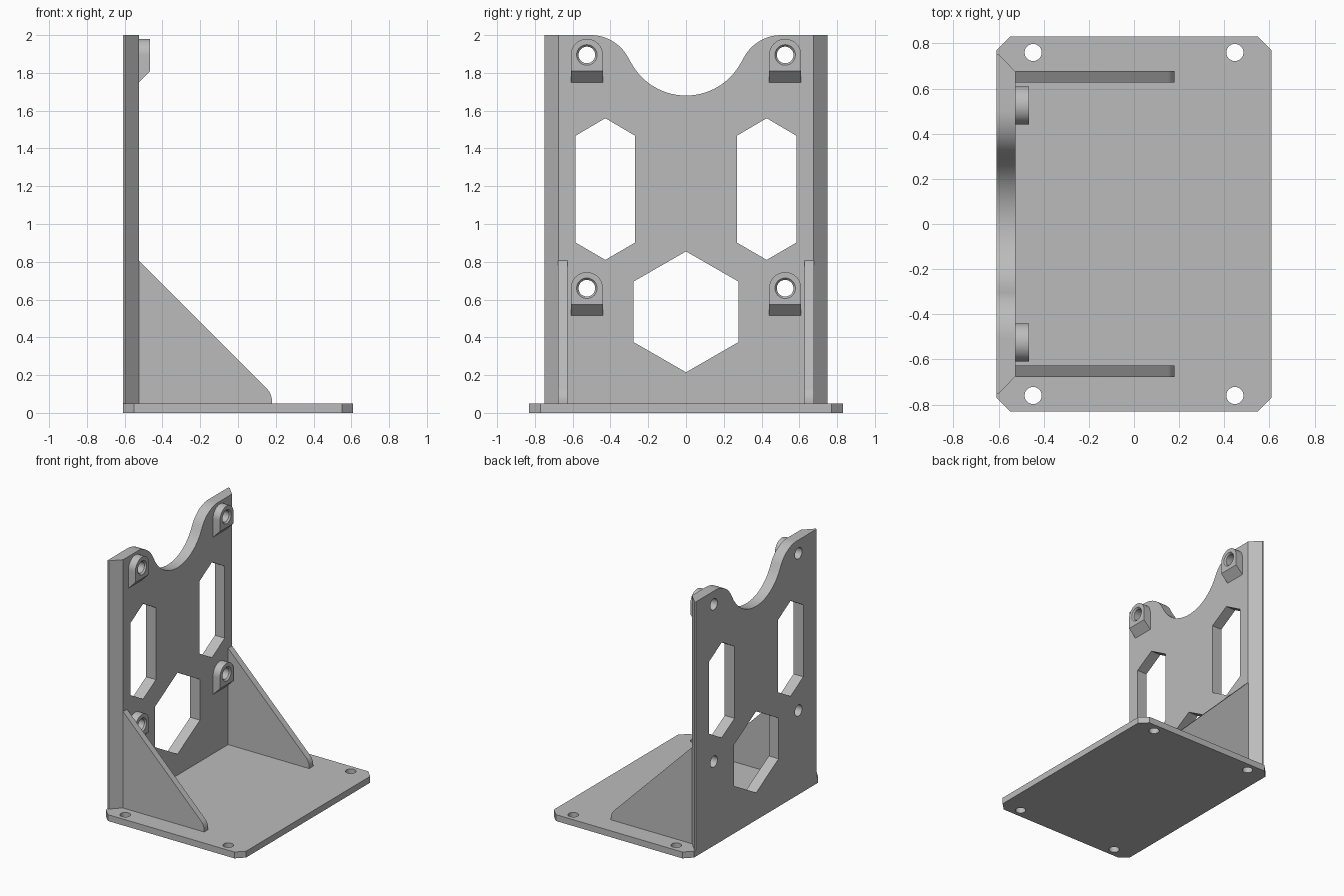
import bpy, bmesh
from math import sin, cos, pi, radians, atan2
from mathutils import Vector

old = bpy.data.objects.get("Cube")
if old:
    bpy.data.objects.remove(old, do_unlink=True)

grey = bpy.data.materials.new("plain grey")
grey.use_nodes = True
colour = (0.5, 0.5, 0.5, 1)
grey.diffuse_color = colour
grey.node_tree.nodes["Principled BSDF"].inputs["Base Color"].default_value = colour

BACK, FACE, TIP = -0.61, -0.525, -0.465   # upright back, upright front, boss front
FLOOR, TOP = 0.05, 2.0


def arc(cx, cy, r, start, end, n=24):
    """Points along an arc, angles in radians."""
    steps = [start + (end - start) * i / n for i in range(n + 1)]
    return [(cx + r * cos(a), cy + r * sin(a)) for a in steps]


def circle(cx, cy, r, n=40):
    return arc(cx, cy, r, 0, 2 * pi, n)[:-1]


def place(axis, p, d):
    """Put a profile point at depth d along the axis."""
    a, b = p
    return Vector({"X": (d, a, b), "Y": (a, d, b), "Z": (a, b, d)}[axis])


def loft(name, axis, pts_lo, pts_hi, lo, hi):
    """Solid between two matching profiles."""
    bm = bmesh.new()
    bot = [bm.verts.new(place(axis, p, lo)) for p in pts_lo]
    top = [bm.verts.new(place(axis, p, hi)) for p in pts_hi]
    bm.faces.new(bot)
    bm.faces.new(top)
    for i in range(len(bot)):
        j = (i + 1) % len(bot)
        bm.faces.new((bot[i], bot[j], top[j], top[i]))
    bmesh.ops.recalc_face_normals(bm, faces=bm.faces)
    mesh = bpy.data.meshes.new(name)
    bm.to_mesh(mesh)
    bm.free()
    mesh.materials.append(grey)
    obj = bpy.data.objects.new(name, mesh)
    bpy.context.collection.objects.link(obj)
    return obj


def prism(name, axis, pts, lo, hi):
    return loft(name, axis, pts, pts, lo, hi)


def select(obj):
    bpy.ops.object.select_all(action="DESELECT")
    obj.select_set(True)
    bpy.context.view_layer.objects.active = obj


def cut(obj, cutters):
    """Subtract each cutter, then discard it."""
    select(obj)
    for c in cutters:
        c.hide_render = True
        mod = obj.modifiers.new("cut", "BOOLEAN")
        mod.operation, mod.solver, mod.object = "DIFFERENCE", "EXACT", c
        bpy.ops.object.modifier_apply(modifier=mod.name)
        bpy.data.objects.remove(c, do_unlink=True)


def finish(obj):
    select(obj)
    bpy.ops.object.shade_smooth_by_angle(angle=radians(25))


def hexagon(cy, half_width, low, side_low, side_high, high):
    l, r = cy - half_width, cy + half_width
    return [(cy, low), (r, side_low), (r, side_high), (cy, high), (l, side_high), (l, side_low)]


# Base plate with clipped corners and four mounting holes
X, Y, C = 0.61, 0.83, 0.06
outline = [(X, Y - C), (X - C, Y), (C - X, Y), (-X, Y - C),
           (-X, C - Y), (C - X, -Y), (X - C, -Y), (X, C - Y)]
base = prism("base_plate", "Z", outline, 0, FLOOR)
cut(base, [prism("cutter", "Z", circle(sx * 0.447, sy * 0.76, 0.038), -0.1, 0.2)
           for sx in (-1, 1) for sy in (-1, 1)])
finish(base)

# Upright plate with bevelled front side edges
section = [(BACK, -0.75), (BACK + 0.012, -0.75), (FACE, -0.675),
           (FACE, 0.675), (BACK + 0.012, 0.75), (BACK, 0.75)]
upright = prism("upright_plate", "Z", section, FLOOR, TOP)

# Scooped top edge: concave bowl blending into rounded shoulders
bowl_r, bowl_z, shoulder_r, shoulder_y = 0.33, 2.01, 0.226, 0.505
shoulder_z = TOP - shoulder_r
turn = atan2(bowl_z - shoulder_z, shoulder_y)
scoop = arc(-shoulder_y, shoulder_z, shoulder_r, pi / 2, turn, 16)
scoop += arc(0, bowl_z, bowl_r, pi + turn, 2 * pi - turn, 40)[1:-1]
scoop += arc(shoulder_y, shoulder_z, shoulder_r, pi - turn, pi / 2, 16)
scoop += [(shoulder_y, TOP + 0.2), (-shoulder_y, TOP + 0.2)]
windows = [scoop, hexagon(0, 0.278, 0.215, 0.375, 0.695, 0.855)]
windows += [hexagon(s * 0.427, 0.158, 0.81, 0.902, 1.467, 1.56) for s in (-1, 1)]

boss_y, bore, rim, half = 0.525, 0.044, 0.054, 0.085
spots = [(s * boss_y, z) for s in (-1, 1) for z in (0.66, 1.895)]
cut(upright, [prism("cutter", "X", w, BACK - 0.1, FACE + 0.1) for w in windows]
    + [prism("cutter", "X", circle(y, z, bore), BACK - 0.1, FACE + 0.1) for y, z in spots])
finish(upright)

# Screw bosses: arched top, sloping underside, countersunk bore
for i, (y, z) in enumerate(spots):
    arch = arc(y, z, half, 0, pi)
    low, slope = z - 0.145, FACE - TIP
    root = arch + [(y - half, low), (y + half, low)]
    tip = arch + [(y - half, low - slope), (y + half, low - slope)]
    tip = arch + [(y - half, low + 0.06), (y + half, low + 0.06)]
    boss = loft(f"screw_boss_{i + 1}", "X", root, tip, FACE, TIP)
    cut(boss, [prism("cutter", "X", circle(y, z, bore), FACE - 0.1, TIP + 0.1),
               loft("cutter", "X", circle(y, z, bore - 0.002), circle(y, z, rim + 0.002),
                    TIP - 0.014, TIP + 0.002)])
    finish(boss)

# Triangular side ribs with a rounded toe
toe = arc(0.08, 0.06, 0.1, 0, pi / 4, 10)
rib = [(FACE, FLOOR), (0.18, FLOOR)] + toe + [(FACE, 0.807)]
for side, s in (("left", 1), ("right", -1)):
    finish(prism(f"{side}_rib", "Y", rib, s * 0.627, s * 0.677))
